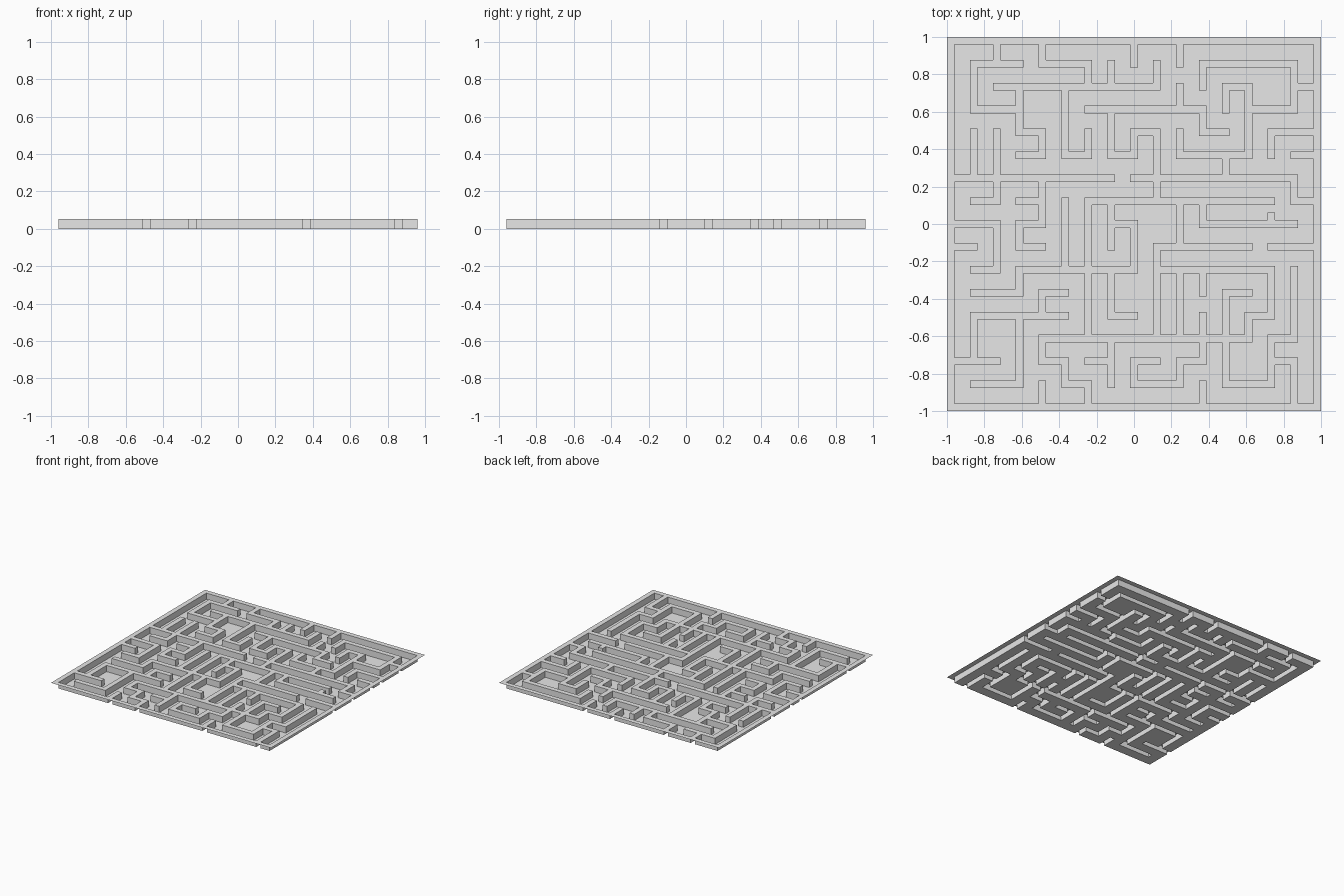
import bpy, bmesh, math

if "Cube" in bpy.data.objects:
    bpy.data.objects.remove(bpy.data.objects["Cube"])

CELLS = 16                     # corridors per side
U = 2 / (3 * CELLS + 1)        # wall thickness; corridors are twice as wide
H = 0.051                      # wall height

# wall runs on each horizontal grid line (counted from the back): "from-to"
ROWS = {
    0: "0-16", 1: "1-3 4-6 11-15", 2: "2-9 12-13 15-16", 3: "1-3 6-11 13-15",
    4: "3-4 8-9 11-12 14-16", 5: "3-4 5-6 7-8 10-13 15-16", 6: "0-7 8-15",
    7: "1-2 3-4 6-14 15-16", 8: "0-2 3-4 7-8 11-15", 9: "0-1 3-4 9-13 14-16",
    10: "1-2 3-8 9-14", 11: "1-3 4-5 12-13", 12: "1-5 7-8 13-14",
    13: "4-13 14-15", 14: "0-2 4-5 6-7 8-9 10-11 14-15",
    15: "1-3 5-6 8-10 12-14", 16: "0-16",
}
# wall runs on each vertical grid line (counted from the left)
COLS = {
    0: "0-16", 1: "1-3 4-6 12-14", 2: "0-1 4-7 8-10", 3: "2-4 8-9 10-11 12-15",
    4: "0-1 4-5 6-8 11-12 13-14 15-16", 5: "2-5 7-10 14-15",
    6: "1-2 4-5 7-13 15-16", 7: "1-2 3-5 7-9 10-12 13-15",
    8: "0-1 4-5 8-10 14-15", 9: "1-2 4-7 9-13",
    10: "0-1 2-3 4-5 7-9 10-13 14-15", 11: "1-2 3-4 7-8 10-11 12-14 15-16",
    12: "2-3 5-6 11-15", 13: "2-5 12-13", 14: "4-5 10-12 13-15",
    15: "1-3 6-7 10-13 14-16", 16: "0-16",
}


def runs(text):
    for part in text.split():
        a, b = part.split("-")
        yield range(2 * int(a), 2 * int(b) + 1)


# grid of alternating wall and corridor strips
N = 2 * CELLS + 1
solid = set()
for line, text in ROWS.items():
    for run in runs(text):
        solid.update((k, 2 * line) for k in run)
for line, text in COLS.items():
    for run in runs(text):
        solid.update((2 * line, k) for k in run)


def edge(k):
    """Distance from the rim to the start of strip k."""
    return U * (3 * (k // 2) + k % 2) - 1


grey = bpy.data.materials.new("plain_grey")
grey.diffuse_color = (0.8, 0.8, 0.8, 1)
grey.use_nodes = True
grey.node_tree.nodes["Principled BSDF"].inputs["Base Color"].default_value = grey.diffuse_color


def finish(bm, name):
    me = bpy.data.meshes.new(name)
    bm.to_mesh(me)
    bm.free()
    me.materials.append(grey)
    ob = bpy.data.objects.new(name, me)
    bpy.context.collection.objects.link(ob)
    return ob


# maze sheet: raised wall tops, sunken corridor floors, upright sides between
bm = bmesh.new()


def quad(*pts):
    bm.faces.new([bm.verts.new(p) for p in pts])


for i in range(N):
    for j in range(N):
        x0, x1 = edge(i), edge(i + 1)
        y0, y1 = -edge(j + 1), -edge(j)
        wall = (i, j) in solid
        z = H if wall else 0
        quad((x0, y0, z), (x1, y0, z), (x1, y1, z), (x0, y1, z))
        if wall:
            continue
        # sides facing into this corridor strip
        if (i - 1, j) in solid:
            quad((x0, y1, 0), (x0, y0, 0), (x0, y0, H), (x0, y1, H))
        if (i + 1, j) in solid:
            quad((x1, y0, 0), (x1, y1, 0), (x1, y1, H), (x1, y0, H))
        if (i, j - 1) in solid:
            quad((x1, y1, 0), (x0, y1, 0), (x0, y1, H), (x1, y1, H))
        if (i, j + 1) in solid:
            quad((x0, y0, 0), (x1, y0, 0), (x1, y0, H), (x0, y0, H))
bmesh.ops.remove_doubles(bm, verts=bm.verts, dist=1e-5)
bmesh.ops.dissolve_limit(bm, angle_limit=math.radians(1),
                         verts=bm.verts, edges=bm.edges)
finish(bm, "maze_sheet")

# short wall stub standing off one wall
bm = bmesh.new()
bmesh.ops.create_cube(bm, size=1)
for v in bm.verts:
    v.co.x = v.co.x * U + edge(28) + U / 2
    v.co.y = v.co.y * U + U
    v.co.z = (v.co.z + 0.5) * H
finish(bm, "wall_stub")
